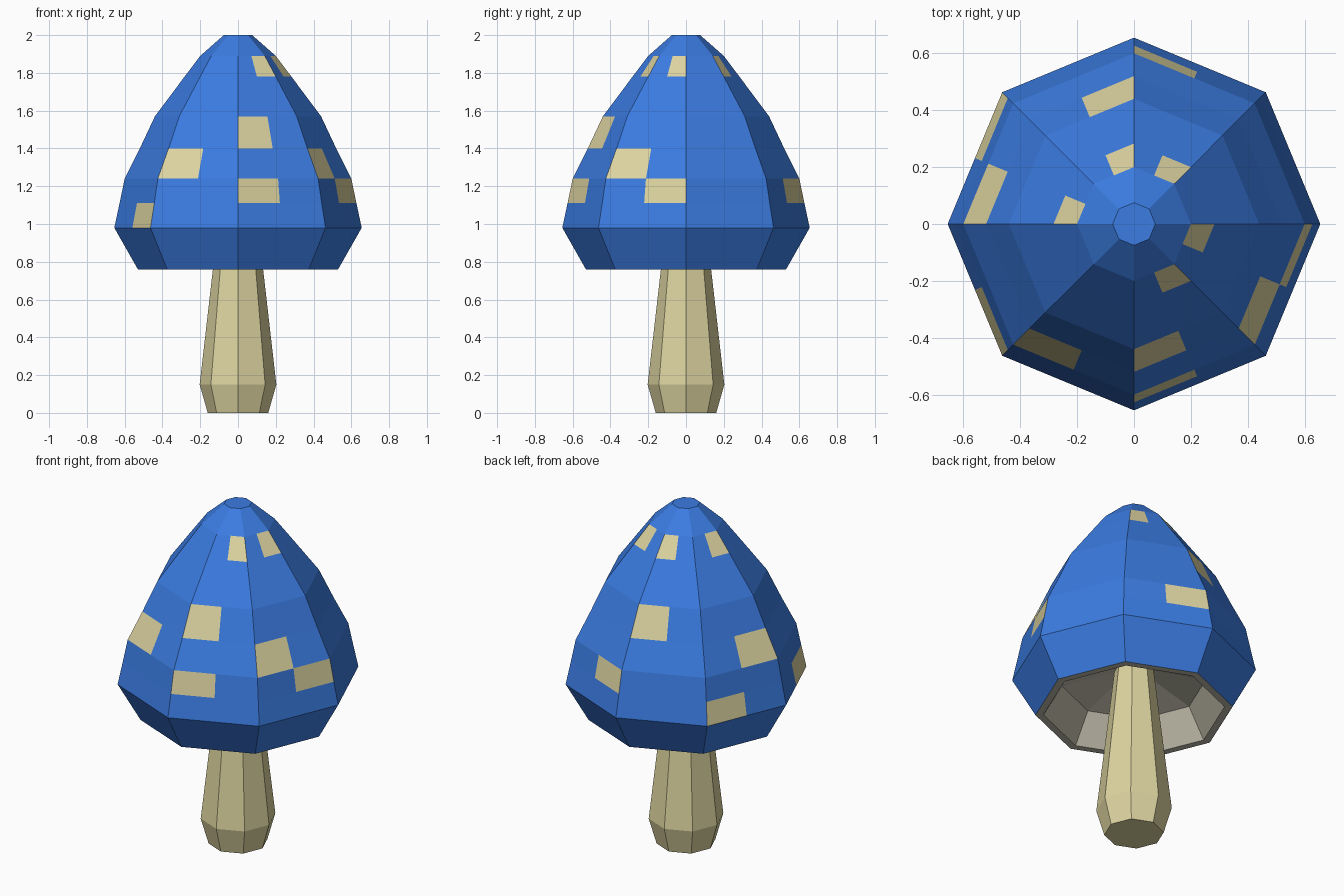
import bpy, math

SIDES = 8

if "Cube" in bpy.data.objects:
    bpy.data.objects.remove(bpy.data.objects["Cube"])


def material(name, srgb):
    """Flat colour from 0-255 sRGB values, converted to linear."""
    lin = [((c / 255 + 0.055) / 1.055) ** 2.4 for c in srgb]
    mat = bpy.data.materials.new(name)
    mat.use_nodes = True
    mat.diffuse_color = (*lin, 1)
    bsdf = mat.node_tree.nodes["Principled BSDF"]
    bsdf.inputs["Base Color"].default_value = (*lin, 1)
    bsdf.inputs["Roughness"].default_value = 0.9
    return mat


blue = material("cap_blue", (59, 124, 226))
cream = material("cream", (222, 213, 161))
grey = material("underside_grey", (192, 188, 170))


def lathe(name, profile, mats, split=1, close_start=False, close_end=False):
    """Revolve (radius, z) points into an octagon; split divides each flat side."""
    n = SIDES * split
    verts, faces = [], []
    for r, z in profile:
        for i in range(n):
            k, t = i // split, (i % split) / split
            a, b = (math.tau * j / SIDES for j in (k, k + 1))
            verts.append((r * ((1 - t) * math.cos(a) + t * math.cos(b)),
                          r * ((1 - t) * math.sin(a) + t * math.sin(b)), z))
    for row in range(len(profile) - 1):
        for i in range(n):
            j = (i + 1) % n
            faces.append((row * n + i, row * n + j, (row + 1) * n + j, (row + 1) * n + i))
    if close_start:
        faces.append(tuple(reversed(range(n))))
    if close_end:
        faces.append(tuple(range(len(verts) - n, len(verts))))
    mesh = bpy.data.meshes.new(name)
    mesh.from_pydata(verts, [], faces)
    for m in mats:
        mesh.materials.append(m)
    mesh.update()
    obj = bpy.data.objects.new(name, mesh)
    bpy.context.collection.objects.link(obj)
    return obj


# Cap dome, each side halved so the spots are whole faces
cap_profile = [(0.53, 0.76), (0.655, 0.98), (0.627, 1.11), (0.60, 1.24), (0.52, 1.40),
               (0.44, 1.57), (0.283, 1.78), (0.20, 1.89), (0.075, 2.0)]
cap = lathe("cap", cap_profile, [blue, cream], split=2, close_end=True)

# Spots: profile row -> half-side columns, counted from +x
spots = {1: (6, 9), 2: (3, 12, 15), 3: (7, 10, 14), 4: (4, 12), 6: (2, 4, 7, 13, 15)}
for row, columns in spots.items():
    for col in columns:
        cap.data.polygons[row * SIDES * 2 + col].material_index = 1

# Hollow underside: flat lip, inner wall and shallow ceiling
lathe("cap_underside", [(0.09, 1.01), (0.385, 0.93), (0.487, 0.76), (0.53, 0.76)], [grey])

# Tapered stem with a chamfered foot
lathe("stem", [(0.16, 0), (0.203, 0.15), (0.133, 0.76), (0.105, 1.01)], [cream],
      close_start=True, close_end=True)
